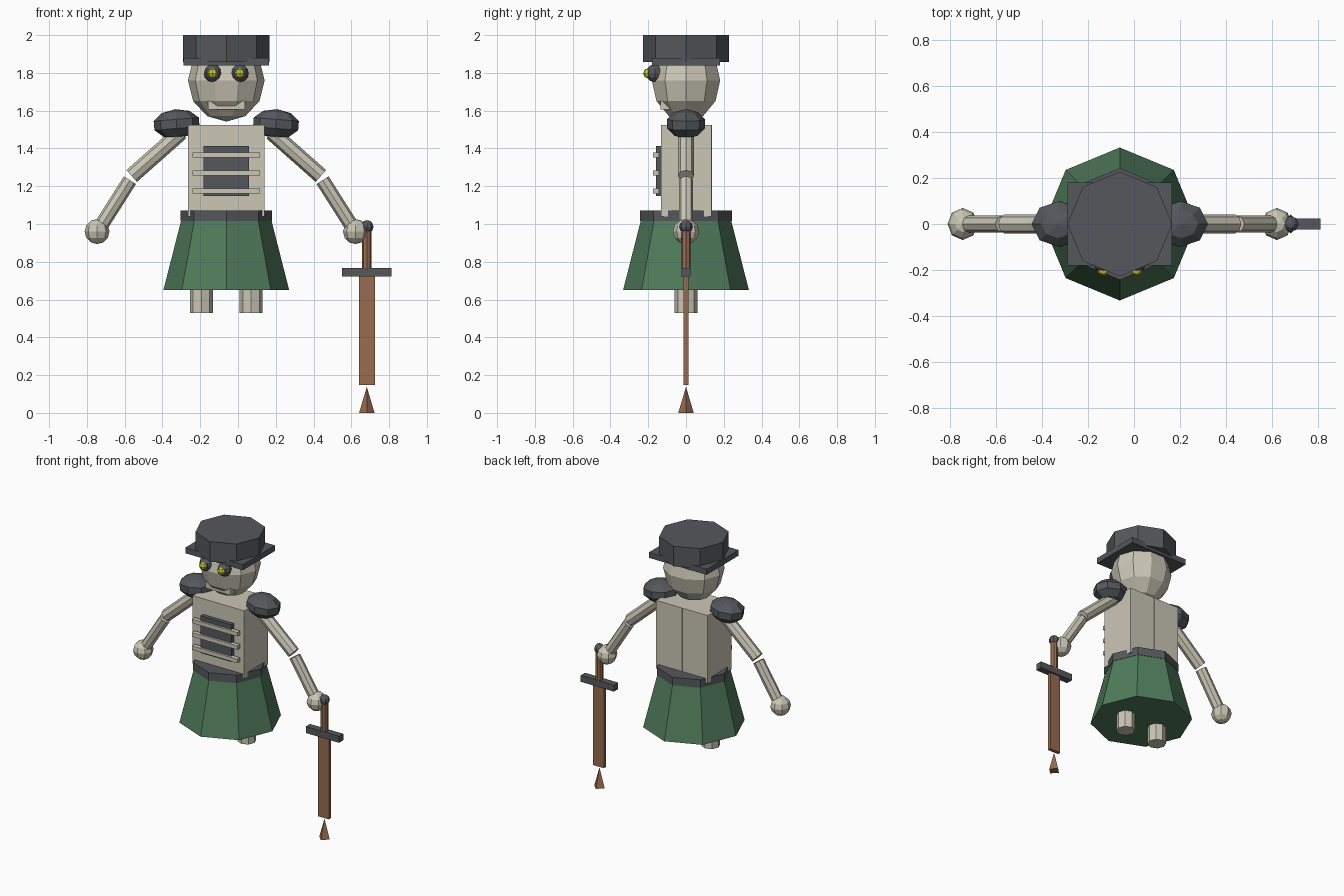
import bpy
from math import pi
from mathutils import Vector

if "Cube" in bpy.data.objects:
    bpy.data.objects.remove(bpy.data.objects["Cube"], do_unlink=True)


def material(name, color):
    m = bpy.data.materials.new(name)
    m.use_nodes = True
    m.diffuse_color = (*color, 1)
    bsdf = m.node_tree.nodes["Principled BSDF"]
    bsdf.inputs["Base Color"].default_value = (*color, 1)
    bsdf.inputs["Roughness"].default_value = 0.9
    return m


BONE = material("bone", (0.60, 0.57, 0.47))
DARK = material("dark grey", (0.09, 0.097, 0.107))
GREEN = material("skirt green", (0.08, 0.20, 0.105))
BROWN = material("wood brown", (0.31, 0.15, 0.076))
YELLOW = material("eye yellow", (0.65, 0.65, 0.04))

MID = -0.062  # centre line of the body


def finish(name, mat):
    ob = bpy.context.object
    ob.name = name
    ob.data.materials.append(mat)
    return ob


def box(name, mat, lo, hi):
    lo, hi = Vector(lo), Vector(hi)
    bpy.ops.mesh.primitive_cube_add(size=1, location=(lo + hi) / 2)
    bpy.context.object.scale = hi - lo
    return finish(name, mat)


def ball(name, mat, loc, radii, segments=8, rings=6):
    bpy.ops.mesh.primitive_uv_sphere_add(segments=segments, ring_count=rings, radius=1, location=loc)
    bpy.context.object.scale = radii
    return finish(name, mat)


def frustum(name, mat, x, z0, z1, r0, r1, sides=8):
    bpy.ops.mesh.primitive_cone_add(vertices=sides, radius1=r0, radius2=r1, depth=z1 - z0,
                                    location=(x, 0, (z0 + z1) / 2))
    return finish(name, mat)


def rod(name, mat, a, b, radius):
    a, b = Vector(a), Vector(b)
    bpy.ops.mesh.primitive_cylinder_add(vertices=8, radius=radius, depth=(b - a).length,
                                        location=(a + b) / 2)
    bpy.context.object.rotation_euler = (b - a).to_track_quat('Z', 'Y').to_euler()
    return finish(name, mat)


# Hat
frustum("hat_crown", DARK, MID, 1.857, 2.0, 0.228, 0.228)
box("hat_brim", DARK, (MID - 0.227, -0.18, 1.838), (MID + 0.227, 0.18, 1.878))

# Head; segments start on the x axis
head = ball("head", BONE, (MID, 0, 1.76), (0.19, 0.203, 0.218), segments=10)
head.rotation_euler.z = pi / 2
box("mouth", BONE, (MID - 0.098, -0.135, 1.607), (MID + 0.098, -0.06, 1.652))

# Torso with chest panel, ribs and back seam
box("torso", BONE, (MID - 0.203, -0.132, 1.04), (MID + 0.203, 0.134, 1.524))
box("back_seam", BONE, (MID - 0.004, 0.13, 1.04), (MID + 0.004, 0.137, 1.524))
box("chest_panel", DARK, (MID - 0.121, -0.16, 1.148), (MID + 0.121, -0.13, 1.413))
for i in range(3):
    z = 1.175 + i * 0.095
    box(f"rib_{i + 1}", BONE, (MID - 0.179, -0.175, z - 0.014), (MID + 0.179, -0.143, z + 0.014))

# Belt and skirt
frustum("belt", DARK, MID, 1.015, 1.072, 0.243, 0.243)
frustum("skirt", GREEN, MID, 0.65, 1.015, 0.333, 0.24)

# Paired parts
for side, s in (("right", -1), ("left", 1)):
    def at(x, z, y=0):
        return (MID + s * x, y, z)

    ball(f"{side}_eye", DARK, at(0.072, 1.798, -0.165), (0.047, 0.047, 0.047))
    ball(f"{side}_pupil", YELLOW, at(0.072, 1.798, -0.2), (0.027, 0.027, 0.027), rings=4)
    shoulder = ball(f"{side}_shoulder", DARK, at(0.263, 1.53), (0.126, 0.105, 0.078), rings=5)
    shoulder.rotation_euler.y = s * 0.08
    rod(f"{side}_upper_arm", BONE, at(0.24, 1.485), at(0.501, 1.254), 0.042)
    rod(f"{side}_forearm", BONE, at(0.51, 1.232), at(0.67, 0.98), 0.038)
    ball(f"{side}_hand", BONE, at(0.684, 0.96), (0.066, 0.07, 0.066))
    frustum(f"{side}_leg", BONE, MID + s * 0.132, 0.53, 0.75, 0.061, 0.061)

# Sword held in the left hand
SWORD = 0.682
ball("sword_pommel", DARK, (SWORD, 0, 0.985), (0.035, 0.035, 0.035))
frustum("sword_grip", BROWN, SWORD, 0.75, 0.97, 0.025, 0.025)
box("sword_guard", DARK, (SWORD - 0.131, -0.024, 0.722), (SWORD + 0.131, 0.024, 0.768))
box("sword_blade", BROWN, (SWORD - 0.042, -0.012, 0.148), (SWORD + 0.042, 0.012, 0.73))
frustum("sword_tip", BROWN, SWORD, 0, 0.138, 0.041, 0, sides=4)
